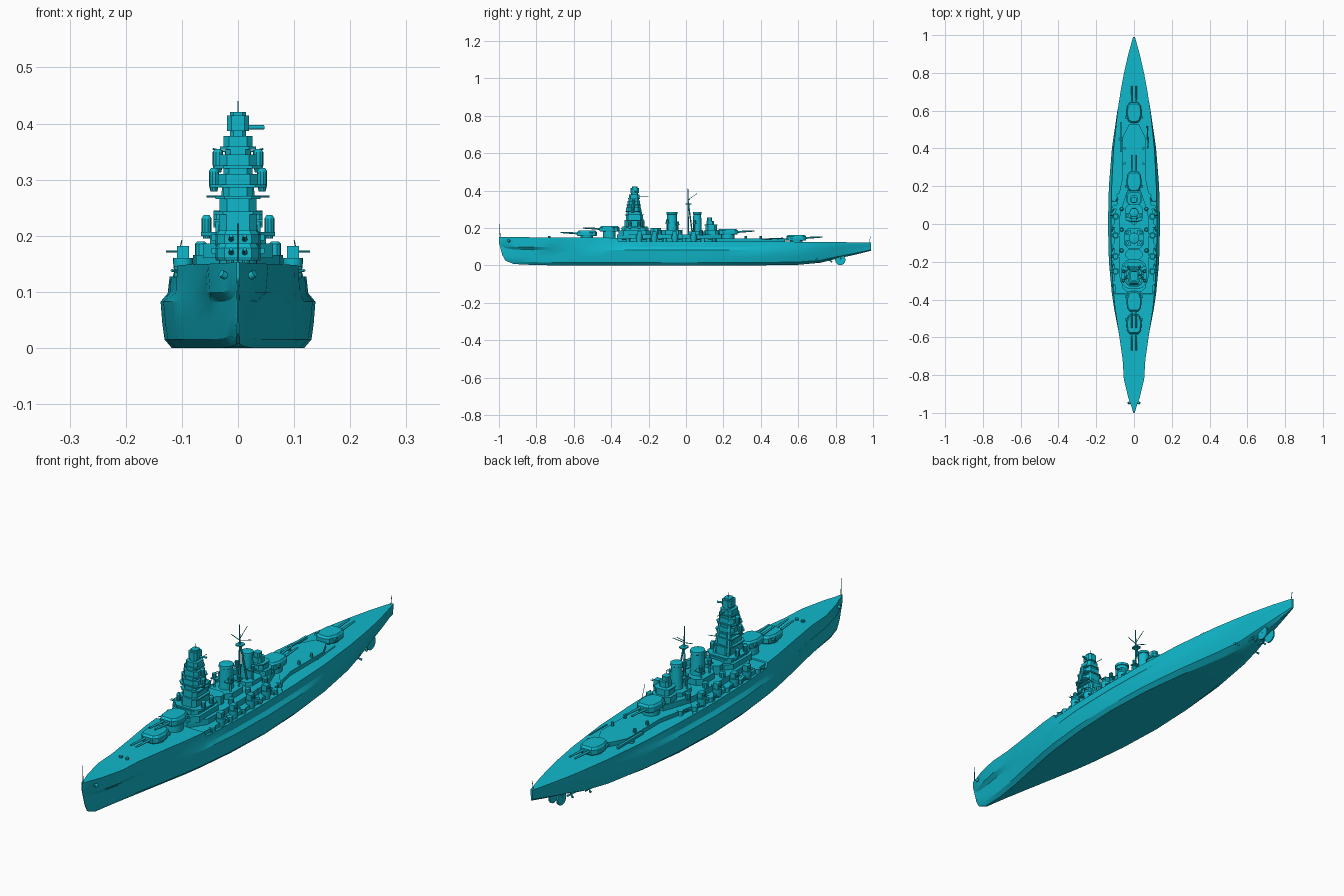
import bpy, bmesh, math
from mathutils import Vector

cube = bpy.data.objects.get("Cube")
if cube:
    bpy.data.objects.remove(cube, do_unlink=True)

paint = bpy.data.materials.new("cyan_paint")
paint.use_nodes = True
colour = (0.005, 0.48, 0.60, 1)
paint.diffuse_color = colour
paint.node_tree.nodes["Principled BSDF"].inputs["Base Color"].default_value = colour
SIDES = (("left", 1), ("right", -1))


def loft(name, rings, smooth=30):
    """Skin closed rings of equal length and cap both ends."""
    bm = bmesh.new()
    loops = [[bm.verts.new(point) for point in ring] for ring in rings]
    count = len(loops[0])
    for low, high in zip(loops, loops[1:]):
        for i in range(count):
            j = (i + 1) % count
            bm.faces.new((low[i], low[j], high[j], high[i]))
    bm.faces.new(loops[0])
    bm.faces.new(loops[-1])
    bmesh.ops.recalc_face_normals(bm, faces=bm.faces)
    mesh = bpy.data.meshes.new(name)
    bm.to_mesh(mesh)
    bm.free()
    mesh.materials.append(paint)
    obj = bpy.data.objects.new(name, mesh)
    bpy.context.collection.objects.link(obj)
    bpy.ops.object.select_all(action="DESELECT")
    obj.select_set(True)
    bpy.context.view_layer.objects.active = obj
    bpy.ops.object.shade_smooth_by_angle(angle=math.radians(smooth))
    return obj


def plate(name, half, low, high):
    """Extrude a half outline mirrored across the centreline."""
    outline = half + [(-x, y) for x, y in reversed(half)]
    return loft(name, [[(x, y, z) for x, y in outline] for z in (low, high)])


def tier(name, width, front, back, low, high, cut=0.4):
    """Chamfered eight-sided block on the centreline."""
    c = width * cut
    plate(name, [(width - c, front), (width, front + c), (width, back - c), (width - c, back)], low, high)


def box(name, x, y, wide, deep, low, high):
    corners = [(-wide, -deep), (wide, -deep), (wide, deep), (-wide, deep)]
    return loft(name, [[(x + a / 2, y + b / 2, z) for a, b in corners] for z in (low, high)])


def drum(name, x, y, levels, stretch=1, sides=16):
    """Stack of circles given as (z, radius), stretched along y."""
    angles = [math.tau * i / sides for i in range(sides)]
    return loft(name, [[(x + r * math.cos(a), y + stretch * r * math.sin(a), z) for a in angles]
                       for z, r in levels])


def rod(name, start, end, radius, tip=None, sides=8):
    start, end = Vector(start), Vector(end)
    turn = (end - start).to_track_quat("Z", "Y")
    tip = tip or radius
    angles = [math.tau * i / sides for i in range(sides)]
    return loft(name, [[p + turn @ Vector((r * math.cos(a), r * math.sin(a), 0)) for a in angles]
                       for p, r in ((start, radius), (end, tip))], 50)


# Hull: y, keel height, deck height, half widths at keel, waterline and deck
stations = [
    (-1, .12, .153, .001, .002, .003), (-.982, .055, .152, .001, .004, .009),
    (-.965, .025, .152, .002, .007, .014), (-.92, .007, .151, .003, .016, .03),
    (-.82, .002, .15, .012, .033, .054), (-.72, 0, .15, .028, .05, .06),
    (-.58, 0, .149, .055, .08, .08), (-.45, 0, .148, .08, .105, .1),
    (-.37, 0, .147, .092, .117, .108), (-.36, 0, .127, .093, .118, .109),
    (-.2, 0, .127, .11, .133, .119), (0, 0, .127, .118, .138, .122),
    (.2, 0, .127, .11, .133, .118), (.4, 0, .127, .085, .117, .108),
    (.6, .003, .126, .045, .088, .087), (.72, .014, .125, .018, .064, .068),
    (.8, .034, .124, .01, .048, .053), (.9, .056, .123, .006, .026, .03),
    (.99, .078, .121, .002, .004, .005),
]
rings = []
for y, keel, deck, bottom, water, top in stations:
    rise = min(deck, .127) - keel
    half = [(bottom, keel), (.35 * bottom + .65 * water, keel + .12 * rise),
            (.15 * bottom + .85 * water, keel + .35 * rise), (water, keel + .65 * rise),
            (.2 * water + .8 * top, keel + .77 * rise), (top, deck)]
    rings.append([(x, y, z) for x, z in half] + [(-x, y, z) for x, z in reversed(half)])
loft("hull", rings, 25)

# Raised decks
plate("forecastle_deck", [(.1, -.37), (.105, -.25), (.105, .03), (.088, .12), (.06, .25),
                          (.06, .46), (.025, .53)], .12, .143)
plate("shelter_deck", [(.03, -.37), (.075, -.3), (.08, -.1), (.075, .06), (.045, .15), (.03, .19)], .14, .166)


def turret(name, y, deck, base, facing):
    """Twin gun turret on a round barbette."""
    drum(name + "_barbette", 0, y, [(deck, .034), (base, .034)], sides=24)
    shape = [(.024, .052), (.037, .035), (.041, -.012), (.03, -.045), (.016, -.054)]
    outline = [(x, -t) for x, t in shape] + [(-x, -t) for x, t in reversed(shape)]
    layers = [(base, .95), (base + .006, 1), (base + .022, 1), (base + .03, .86)]
    loft(name + "_house", [[(x * s, y - facing * t * s, z) for x, t in outline] for z, s in layers], 15)
    for side, sign in SIDES:
        rod(f"{name}_{side}_barrel", (sign * .012, y + facing * .04, base + .014),
            (sign * .012, y + facing * .14, base + .02), .0055, .0035)
        box(f"{name}_{side}_rangefinder", sign * .04, y - facing * .025, .014, .012, base + .012, base + .022)


turret("first_turret", -.53, .145, .156, -1)
turret("second_turret", -.41, .14, .18, -1)
turret("third_turret", .225, .14, .164, 1)
turret("fourth_turret", .59, .12, .132, 1)

# Bridge tower, stacked from the bottom up: half width, front, back, bottom, top
tower = [
    (.062, -.36, -.19, .16, .186), (.05, -.345, -.2, .186, .202), (.066, -.34, -.205, .2, .207),
    (.034, -.328, -.222, .207, .24), (.044, -.33, -.225, .238, .243), (.033, -.322, -.23, .243, .268),
    (.04, -.326, -.23, .266, .271), (.027, -.318, -.236, .271, .286), (.05, -.324, -.24, .286, .291),
    (.036, -.32, -.242, .291, .31), (.026, -.315, -.245, .31, .32), (.043, -.318, -.24, .32, .325),
    (.033, -.314, -.246, .325, .345), (.022, -.308, -.25, .345, .354), (.032, -.31, -.245, .354, .359),
    (.026, -.306, -.248, .359, .378), (.014, -.295, -.256, .378, .387), (.02, -.298, -.252, .387, .414),
    (.014, -.29, -.258, .414, .421),
]
for number, part in enumerate(tower, 1):
    tier(f"tower_level_{number}", *part)
for side, sign in SIDES:
    for level, (x, y, z) in enumerate([(.056, -.3, .207), (.056, -.25, .207), (.043, -.285, .291),
                                       (.036, -.28, .325)], 1):
        drum(f"{side}_director_{level}", sign * x, y, [(z - .012, .006), (z, .009), (z + .024, .009), (z + .03, .005)], sides=10)
    rod(f"{side}_tower_leg", (sign * .035, -.215, .16), (sign * .018, -.255, .35), .005)
    rod(f"{side}_tower_yard", (0, -.24, .27), (sign * .056, -.225, .27), .0015)
rod("main_rangefinder", (.01, -.275, .393), (.046, -.265, .393), .004)
rod("tower_pole", (0, -.27, .42), (0, -.27, .44), .001)
rod("tower_aerial", (0, -.25, .37), (0, -.2, .37), .0012)

# Funnels and their surroundings
drum("front_funnel", 0, -.075, [(.16, .03), (.2, .027), (.272, .025), (.274, .028), (.284, .027), (.286, .02)], 1.05, 24)
drum("rear_funnel", 0, .06, [(.16, .026), (.2, .023), (.272, .021), (.274, .024), (.284, .023), (.286, .017)], 1, 24)
tier("front_funnel_base", .05, -.13, -.02, .16, .19)
tier("rear_funnel_base", .045, .01, .105, .16, .182)
tier("midship_house", .045, -.19, -.135, .16, .2)
for side, sign in SIDES:
    for name, y, z in (("front", -.1, .225), ("middle", -.045, .215), ("rear", .045, .22)):
        box(f"{side}_{name}_searchlight_shelf", sign * .03, y, .028, .026, z, z + .004)
        drum(f"{side}_{name}_searchlight", sign * .036, y, [(z, .008), (z + .02, .008)], sides=10)
        rod(f"{side}_{name}_shelf_post", (sign * .036, y, .16), (sign * .036, y, z), .004)

# Main mast
rod("mast_pole", (0, .012, .16), (0, .01, .41), .0045, .002)
for side, sign in SIDES:
    rod(f"{side}_mast_leg", (sign * .02, .035, .16), (0, .012, .34), .0035)
    rod(f"{side}_mast_yard", (0, .012, .345), (sign * .045, .02, .355), .0015)
rod("mast_gaff", (0, .01, .35), (0, .06, .385), .0012)
tier("mast_platform", .014, -.002, .03, .325, .33)

# Rear control tower
rear = [(.042, .1, .175, .16, .19), (.03, .105, .165, .19, .212), (.034, .1, .168, .212, .217),
        (.02, .11, .15, .217, .238), (.014, .113, .14, .238, .256)]
for number, part in enumerate(rear, 1):
    tier(f"rear_tower_level_{number}", *part)

# Anti-aircraft mounts on sponsons, and hull-side guns
for side, sign in SIDES:
    for number, y in enumerate((-.25, -.17, -.06, .04), 1):
        x = sign * .098
        drum(f"{side}_sponson_{number}", x, y, [(.12, .014), (.155, .018), (.16, .018)])
        box(f"{side}_mount_{number}", x, y, .022, .024, .16, .182)
        for shift in (-.005, .005):
            rod(f"{side}_mount_gun_{number}", (x, y + shift, .172), (x + sign * .03, y + shift, .172), .0015)
    for number, y in enumerate((-.31, -.2, -.115, -.01, .09, .15), 1):
        x = sign * (.102 if y < .1 else .08)
        drum(f"{side}_casemate_{number}", x, y, [(.125, .012), (.145, .012)], sides=12)
        rod(f"{side}_casemate_gun_{number}", (x, y, .136), (x + sign * .016, y - .03, .138), .0025)
    for number, y in enumerate((-.14, -.03, .08), 1):
        drum(f"{side}_light_gun_{number}", sign * .066, y, [(.16, .011), (.185, .011), (.19, .007)], sides=10)
    for number, y in enumerate((-.02, .12), 1):
        rod(f"{side}_aerial_{number}", (sign * .115, y, .127), (sign * .1, y, .192), .001)
    drum(f"{side}_bow_windlass", sign * .014, -.73, [(.148, .007), (.157, .007)], sides=10)
    rod(f"{side}_anchor", (sign * .022, -.945, .128), (sign * .03, -.95, .133), .007)
    for number, y in enumerate((.32, .4), 1):
        drum(f"{side}_ventilator_{number}", sign * .05, y, [(.14, .006), (.158, .006)], sides=8)

# Aircraft catapult and crane on the quarterdeck
box("catapult", -.07, .46, .01, .16, .134, .143)
drum("catapult_base", -.07, .45, [(.12, .011), (.135, .011)])
rod("crane_boom", (.075, .4, .14), (.07, .52, .145), .003)

# Flagstaffs
rod("bow_staff", (0, -.994, .15), (0, -.996, .222), .0015)
rod("stern_staff", (0, .98, .12), (0, .986, .155), .0012)

# Rudders, shafts and propellers
for side, sign in SIDES:
    x = sign * .018
    rod(f"{side}_rudder", (x - .003, .825, .029), (x + .003, .825, .029), .028, sides=14)
    rod(f"{side}_rudder_post", (x, .825, .03), (x, .825, .07), .004)
    for place, offset, end in (("inner", .024, .775), ("outer", .052, .7)):
        x = sign * offset
        rod(f"{side}_{place}_shaft", (x, end - .2, .025), (x, end, .026), .0035)
        rod(f"{side}_{place}_strut", (x, end - .02, .026), (x * .85, end - .03, .06), .003)
        for blade in range(3):
            a = math.tau * blade / 3
            rod(f"{side}_{place}_blade_{blade}", (x, end - .004, .026),
                (x + .014 * math.sin(a), end + .003, .026 + .014 * math.cos(a)), .002, .005, 6)
